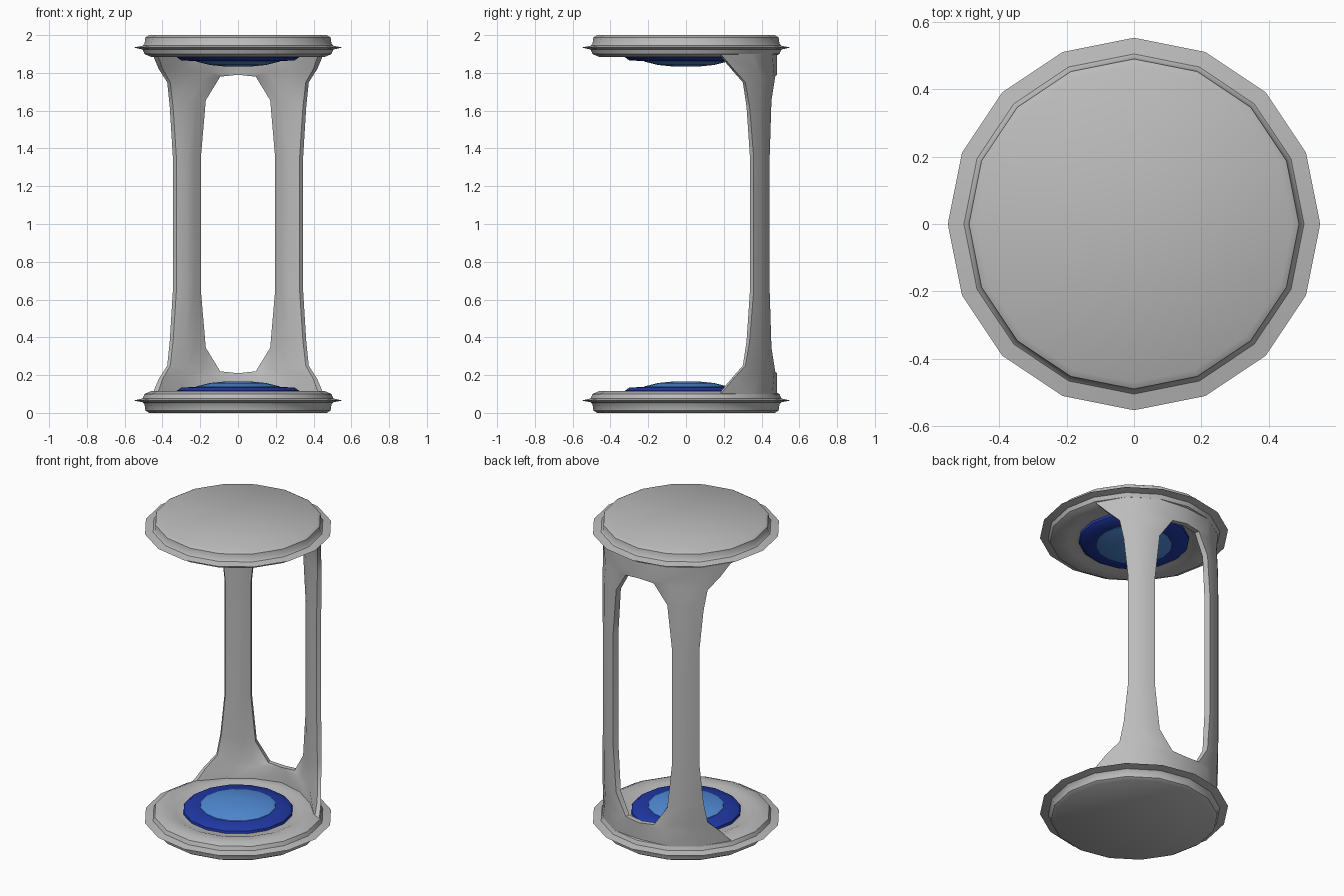
import bpy, bmesh, math

if "Cube" in bpy.data.objects:
    bpy.data.objects.remove(bpy.data.objects["Cube"])

def mat(name, c):
    m = bpy.data.materials.new(name)
    m.diffuse_color = (*c, 1)
    m.use_nodes = True
    m.node_tree.nodes["Principled BSDF"].inputs["Base Color"].default_value = m.diffuse_color
    return m

GREY = mat("grey metal", (0.5, 0.5, 0.5))
NAVY = mat("dark blue", (0.014, 0.04, 0.38))
SKY = mat("light blue", (0.085, 0.27, 0.70))

def finish(bm, name, material, angle):
    bmesh.ops.remove_doubles(bm, verts=bm.verts, dist=0.0005)
    bmesh.ops.recalc_face_normals(bm, faces=bm.faces)
    me = bpy.data.meshes.new(name)
    bm.to_mesh(me)
    bm.free()
    me.materials.append(material)
    ob = bpy.data.objects.new(name, me)
    bpy.context.collection.objects.link(ob)
    bpy.ops.object.select_all(action='DESELECT')
    ob.select_set(True)
    bpy.context.view_layer.objects.active = ob
    bpy.ops.object.shade_smooth_by_angle(angle=math.radians(angle))

def loft(bm, rings):
    """Skin closed rings of equal length, capping both ends."""
    vs = [[bm.verts.new(p) for p in r] for r in rings]
    n = len(vs[0])
    for a, b in zip(vs, vs[1:]):
        for i in range(n):
            j = (i + 1) % n
            bm.faces.new((a[i], a[j], b[j], b[i]))
    return vs

def turned(name, profile, material, top, angle=40, n=16):
    """Revolve an (r, z) profile; top=True mirrors it to the upper end."""
    bm = bmesh.new()
    rings = []
    for r, z in profile:
        z = 2 - z if top else z
        rings.append([(r * math.cos(2 * math.pi * i / n),
                       r * math.sin(2 * math.pi * i / n), z) for i in range(n)])
    vs = loft(bm, rings)
    bm.faces.new(vs[0])
    bm.faces.new(vs[-1])
    finish(bm, name, material, angle)

# End plates with sharp rim, and the lens set into each inner face
plate = [(0.47, 0.0), (0.49, 0.012), (0.495, 0.045), (0.505, 0.056), (0.553, 0.066),
         (0.505, 0.076), (0.495, 0.1), (0.46, 0.115), (0.39, 0.115), (0.36, 0.103), (0.32, 0.103)]
ring = [(0.325, 0.1), (0.322, 0.118), (0.30, 0.134), (0.21, 0.138)]
dome = [(0.226, 0.13), (0.222, 0.14), (0.15, 0.158), (0.07, 0.166), (0.02, 0.167)]
for top, end in ((False, "lower"), (True, "upper")):
    turned(end + "_plate", plate, GREY, top, 35)
    turned(end + "_lens_ring", ring, NAVY, top)
    turned(end + "_lens", dome, SKY, top)

# Curved back frame: two pillars flaring into arches.
# (hole-side angle, z, outer-side angle, z, inner radius, outer radius)
half = [(90, 0.09, 22, 0.10, 0.43, 0.495),
        (90, 0.21, 31, 0.18, 0.435, 0.495),
        (78, 0.22, 40, 0.25, 0.438, 0.495),
        (68, 0.345, 43, 0.38, 0.44, 0.50),
        (64.5, 0.64, 46, 0.64, 0.44, 0.503)]
stations = half + [(a, 2 - z, b, 2 - w, p, q) for a, z, b, w, p, q in reversed(half)]

def section(a, za, b, zb, rin, rout, side):
    pts = []
    outer = [(0, rout - 0.012), (1 / 3, rout), (2 / 3, rout), (1, rout - 0.006)]
    inner = [(1, rin + 0.03), (2 / 3, rin), (1 / 3, rin), (0, rin + 0.015)]
    for t, r in outer + inner:
        th = math.radians(a + (b - a) * t)
        pts.append((side * r * math.cos(th), r * math.sin(th), za + (zb - za) * t))
    return pts

bm = bmesh.new()
for side in (-1, 1):
    loft(bm, [section(*s, side) for s in stations])
# drop the hidden faces on the centre plane
hidden = [f for f in bm.faces if all(abs(v.co.x) < 1e-4 for v in f.verts)]
bmesh.ops.delete(bm, geom=hidden, context='FACES')
finish(bm, "back_frame", GREY, 45)
